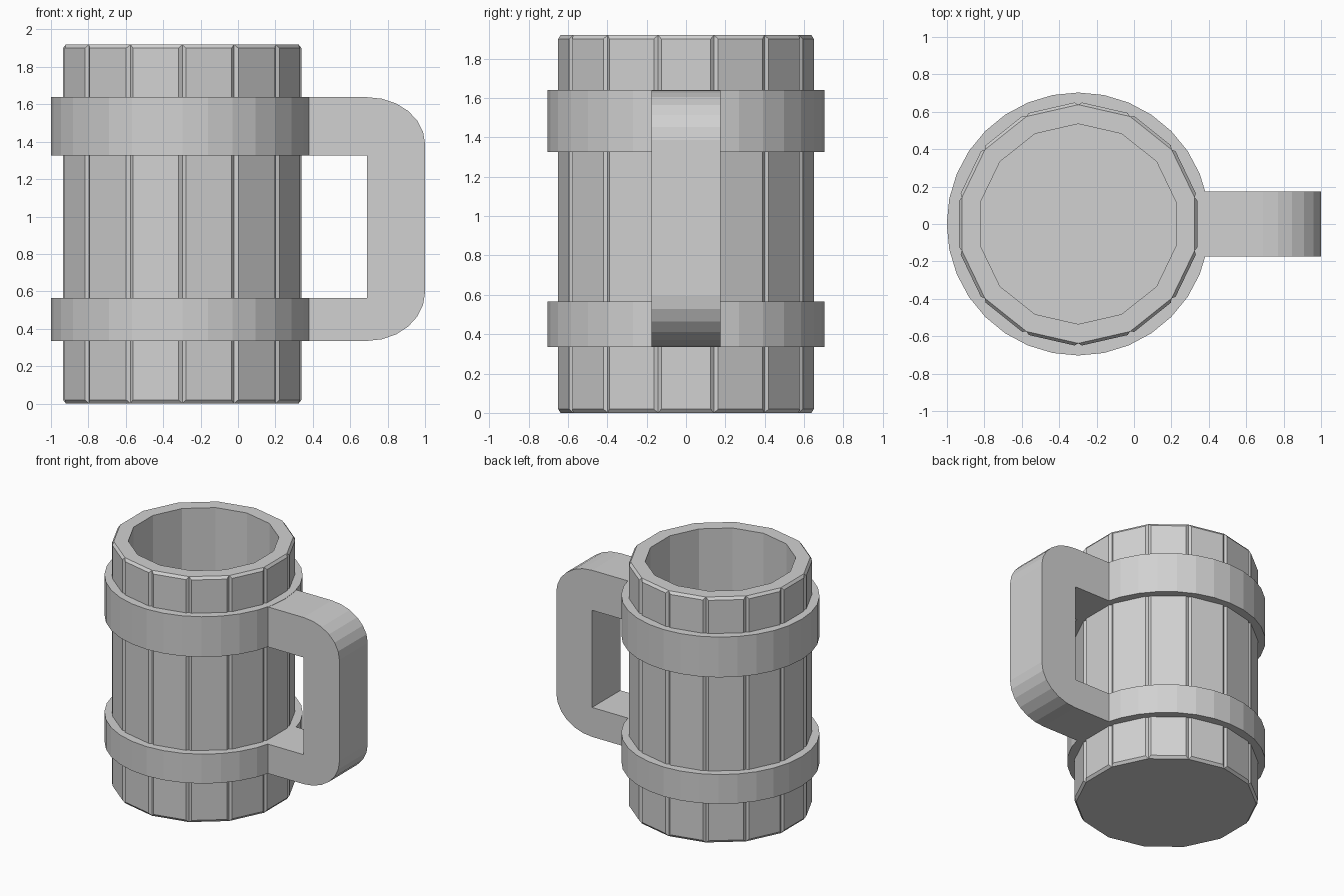
import bpy, bmesh
from math import sin, cos, pi, tau
from mathutils import Vector

if "Cube" in bpy.data.objects:
    bpy.data.objects.remove(bpy.data.objects["Cube"])

CENTRE_X = -0.298
STAVES = 14

grey = bpy.data.materials.new("plain_grey")
grey.use_nodes = True
colour = (0.64, 0.64, 0.64, 1)
grey.diffuse_color = colour
grey.node_tree.nodes["Principled BSDF"].inputs["Base Color"].default_value = colour


def finish(bm, name):
    bmesh.ops.remove_doubles(bm, verts=bm.verts, dist=0.0005)
    bmesh.ops.recalc_face_normals(bm, faces=bm.faces)
    mesh = bpy.data.meshes.new(name)
    bm.to_mesh(mesh)
    bm.free()
    mesh.materials.append(grey)
    obj = bpy.data.objects.new(name, mesh)
    bpy.context.collection.objects.link(obj)
    return obj


def bridge(bm, a, b):
    n = len(a)
    for i in range(n):
        j = (i + 1) % n
        bm.faces.new((a[i], a[j], b[j], b[i]))


def corner(k, radius, z, sides):
    a = -pi / 2 + tau * k / sides
    return Vector((CENTRE_X + radius * cos(a), radius * sin(a), z))


# Barrel: a ring has three points per corner, so staves meet in a V groove
def stave_ring(bm, radius, z, grooved):
    points = []
    for k in range(STAVES):
        p = corner(k, radius, z, STAVES)
        if grooved:
            before = p.lerp(corner(k - 1, radius, z, STAVES), 0.07)
            after = p.lerp(corner(k + 1, radius, z, STAVES), 0.07)
            points += [before, corner(k, radius - 0.016, z, STAVES), after]
        else:
            points += [p, p, p]
    return [bm.verts.new(p) for p in points]


bm = bmesh.new()
profile = [(0.638, 0, False), (0.654, 0.02, True), (0.654, 1.9, True),
           (0.638, 1.92, False), (0.535, 1.92, False), (0.535, 0.12, False)]
rings = [stave_ring(bm, *p) for p in profile]
for lower, upper in zip(rings, rings[1:]):
    bridge(bm, lower, upper)
bm.faces.new(rings[0][::3])
bm.faces.new(rings[-1][::3])
finish(bm, "barrel")


# Hoops around the barrel
def hoop(name, z0, z1):
    bm = bmesh.new()
    loops = [[bm.verts.new(corner(k, r, z, 32)) for k in range(32)]
             for r, z in ((0.703, z0), (0.703, z1), (0.6, z1), (0.6, z0))]
    for i in range(4):
        bridge(bm, loops[i], loops[(i + 1) % 4])
    finish(bm, name)


hoop("lower_hoop", 0.335, 0.565)
hoop("upper_hoop", 1.325, 1.64)

# Handle: a C-shaped outline with rounded outer corners, extruded in depth
steps = 6
arc = [i / steps * pi / 2 for i in range(steps + 1)]
inner = [(0.34, 1.325), (0.69, 1.325), (0.69, 0.565), (0.34, 0.565)]
low = [(0.69 + 0.31 * sin(a), 0.595 - 0.26 * cos(a)) for a in arc]
high = [(0.69 + 0.31 * cos(a), 1.388 + 0.25 * sin(a)) for a in arc]
outline = inner + [(0.34, 0.335)] + low + high + [(0.34, 1.638)]

bm = bmesh.new()
front, back = [[bm.verts.new((x, y, z)) for x, z in outline] for y in (-0.175, 0.175)]
bridge(bm, front, back)
bm.faces.new(front)
bm.faces.new(back)
finish(bm, "handle")
